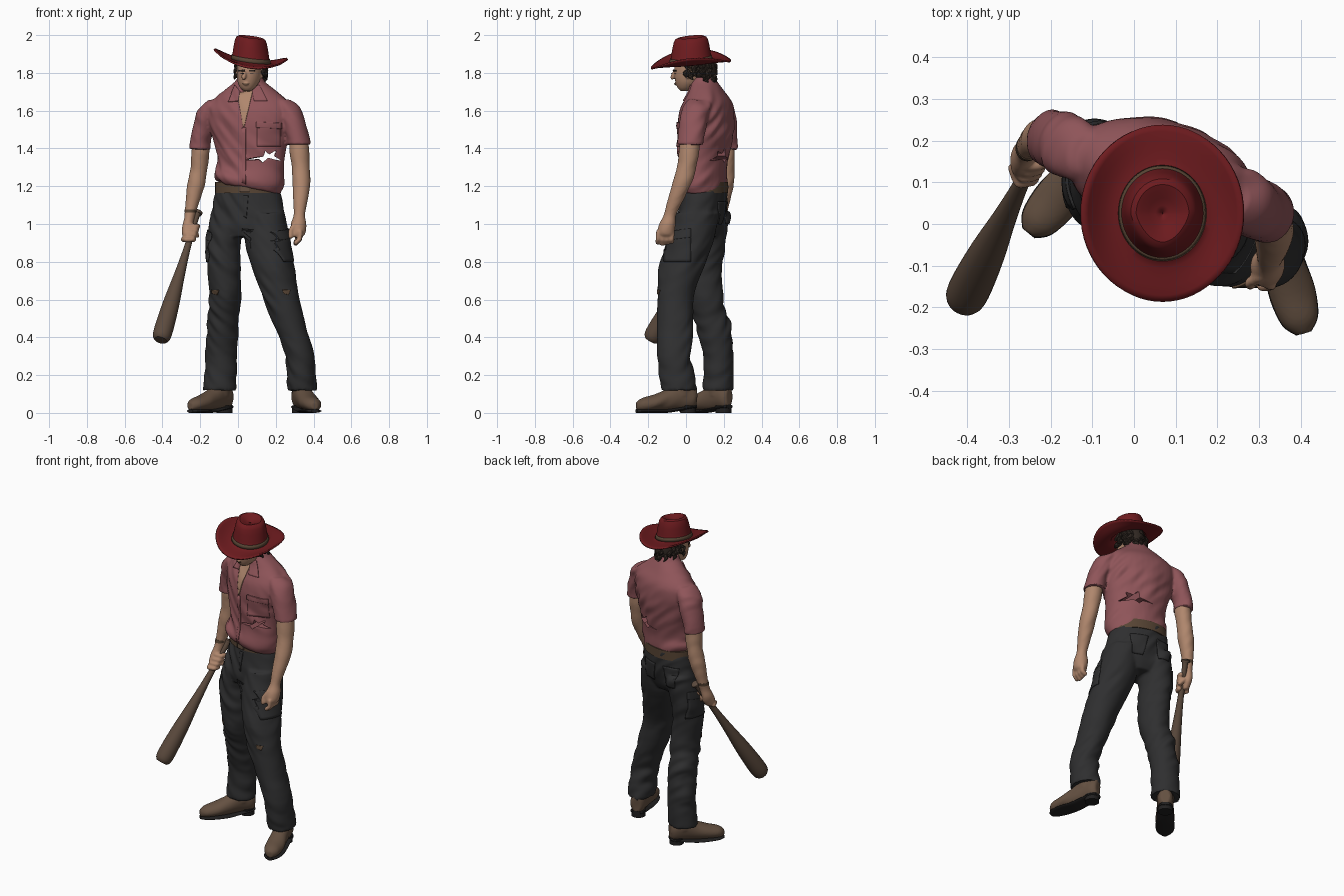
import bpy, bmesh, math, random
from math import sin, cos, pi
from mathutils import Vector, Matrix, noise
from mathutils.bvhtree import BVHTree

random.seed(4)
if "Cube" in bpy.data.objects:
    bpy.data.objects.remove(bpy.data.objects["Cube"])


def material(name, *rgb):
    m = bpy.data.materials.new(name)
    m.use_nodes = True
    m.diffuse_color = (*rgb, 1)
    m.node_tree.nodes["Principled BSDF"].inputs["Base Color"].default_value = (*rgb, 1)
    return m


RED = material("faded red cloth", .275, .09, .1)
FELT = material("dark red felt", .155, .011, .0135)
DENIM = material("charcoal denim", .028, .028, .029)
SKIN = material("tan skin", .43, .24, .152)
LEATHER = material("brown leather", .128, .081, .053)
WOOD = material("dark wood", .108, .07, .048)
HAIR = material("dark hair", .03, .021, .016)
SOLE = material("black rubber", .015, .014, .014)
BELT = material("belt leather", .095, .058, .034)
YAW = -.27


def finish(bm, name, mat):
    bmesh.ops.recalc_face_normals(bm, faces=bm.faces)
    mesh = bpy.data.meshes.new(name)
    bm.to_mesh(mesh)
    bm.free()
    obj = bpy.data.objects.new(name, mesh)
    bpy.context.collection.objects.link(obj)
    mesh.materials.append(mat)
    smooth(obj)
    return obj


def smooth(obj):
    bpy.ops.object.select_all(action='DESELECT')
    obj.select_set(True)
    bpy.context.view_layer.objects.active = obj
    bpy.ops.object.shade_smooth_by_angle(angle=math.radians(40))


def skin_rows(bm, rows, close=True):
    for a, b in zip(rows, rows[1:]):
        for i in range(len(a)):
            j = (i + 1) % len(a)
            bm.faces.new((a[i], a[j], b[j], b[i]))
    if close:
        bm.faces.new(rows[0])
        bm.faces.new(rows[-1])


def loft(bm, rings, yaw=0, up=False, mat=Matrix(), n=28, steps=4):
    """Closed tube through rings (x, y, z, radius, radius, sideways slant)."""
    rings = [tuple(r) + (0,) * (6 - len(r)) for r in rings]
    ext = [rings[0]] + rings + [rings[-1]]
    path = []
    for p, q, r, s in zip(ext, ext[1:], ext[2:], ext[3:]):
        for k in range(steps):
            t = k / steps
            path.append([b + .5 * t * (c - a + t * (2 * a - 5 * b + 4 * c - d + t * (3 * (b - c) + d - a)))
                         for a, b, c, d in zip(p, q, r, s)])
    path.append(rings[-1])
    rot = Matrix.Rotation(yaw, 4, 'Z')
    u, v = rot @ Vector((1, 0, 0)), rot @ Vector((0, 1, 0))
    if up:
        v = Vector((0, 0, 1))
    rows = []
    for x, y, z, rx, ry, slant in path:
        row = []
        for i in range(n):
            a = 2 * pi * i / n
            off = u * cos(a) * max(rx, .002) + v * sin(a) * max(ry, .002)
            off.z += slant * off.x
            row.append(bm.verts.new(mat @ (Vector((x, y, z)) + off)))
        rows.append(row)
    skin_rows(bm, rows)


def rod(bm, a, b, profile, n=14, steps=3):
    """Round bar from a to b; profile is (fraction, radius)."""
    a, b = Vector(a), Vector(b)
    mat = Matrix.Translation(a) @ (b - a).to_track_quat('Z', 'Y').to_matrix().to_4x4()
    size = (b - a).length
    loft(bm, [(0, 0, t * size, r, r) for t, r in profile], mat=mat, n=n, steps=steps)


def finger(bm, pts, r):
    for a, b in zip(pts, pts[1:]):
        rod(bm, a, b, [(-.2, r * .4), (0, r), (1, r * .95), (1.2, r * .4)])


def fuse(bm, name, mat, voxel, folds, cutter=None):
    """Merge overlapping solids into one skin and add soft folds."""
    obj = finish(bm, name, mat)
    rem = obj.modifiers.new("merge", 'REMESH')
    rem.mode, rem.voxel_size = 'VOXEL', voxel
    sm = obj.modifiers.new("soften", 'SMOOTH')
    sm.iterations = 3
    if cutter:
        cut = obj.modifiers.new("tear", 'BOOLEAN')
        cut.operation, cut.object = 'DIFFERENCE', cutter
    ev = obj.evaluated_get(bpy.context.evaluated_depsgraph_get())
    mesh = bpy.data.meshes.new_from_object(ev)
    obj.modifiers.clear()
    obj.data = mesh
    moves = []
    for v, n in zip(mesh.vertices, mesh.vertex_normals):
        x, y, z = v.co
        wave = noise.noise(Vector((x * 8, y * 8, z * 17 + x * 14 - y * 9)))
        patchy = .5 + noise.noise(Vector((x * 5, y * 5, z * 5 + 3)))
        moves.append(n.vector * folds * wave * patchy)
    for v, m in zip(mesh.vertices, moves):
        v.co += m
    mesh.materials.clear()
    mesh.materials.append(mat)
    smooth(obj)
    return obj


def patch(name, target, mat, corners, look=(0, 1, 0), thick=.006, n=10):
    """Thin plate laid on a surface; corners are (across, height), in order around."""
    tree = BVHTree.FromPolygons([v.co for v in target.data.vertices],
                                [p.vertices[:] for p in target.data.polygons])
    look = Vector(look)
    a, b, c, d = map(Vector, corners)
    bm = bmesh.new()
    rows = []
    for i in range(n + 1):
        l, r = a.lerp(d, i / n), b.lerp(c, i / n)
        row = []
        for j in range(n + 1):
            s, z = l.lerp(r, j / n)
            start = Vector((s if look.y else 0, s if look.x else 0, z)) - look
            hit, nor, _, _ = tree.ray_cast(start, look)
            if hit is None:
                hit, nor, _, _ = tree.find_nearest(start + look)
            row.append(bm.verts.new(hit + nor * .002))
        rows.append(row)
    for p, q in zip(rows, rows[1:]):
        for j in range(n):
            bm.faces.new((p[j], p[j + 1], q[j + 1], q[j]))
    obj = finish(bm, name, mat)
    sol = obj.modifiers.new("thickness", 'SOLIDIFY')
    sol.thickness, sol.offset = thick, 0
    return obj


# Shirt: torso, sleeves and a jagged tear
bm = bmesh.new()
tear = [(.04, 1.34), (.11, 1.342), (.13, 1.325), (.16, 1.345), (.23, 1.335), (.19, 1.36),
        (.2, 1.385), (.165, 1.37), (.14, 1.395), (.13, 1.36)]
skin_rows(bm, [[bm.verts.new((x, y, z)) for x, z in tear] for y in (-.5, .6)])
cutter = finish(bm, "tear_cutter", RED)
cutter.hide_render = True
bm = bmesh.new()
loft(bm, [(.052, .085, 1.193, .174, .121, -.2), (.053, .08, 1.23, .188, .133, -.16), (.066, .087, 1.3, .18, .126),
          (.068, .097, 1.4, .19, .132), (.065, .105, 1.52, .222, .142), (.065, .11, 1.6, .23, .136),
          (.065, .115, 1.65, .21, .118), (.065, .11, 1.7, .15, .09), (.065, .098, 1.75, .083, .07),
          (.065, .093, 1.778, .066, .058)], YAW, n=40)
loft(bm, [(-.105, .165, 1.655, .05, .05), (-.145, .18, 1.615, .062, .074), (-.172, .195, 1.54, .06, .076),
          (-.198, .205, 1.44, .055, .068), (-.204, .205, 1.395, .056, .068)], YAW)
loft(bm, [(.225, .065, 1.66, .05, .05), (.262, .06, 1.62, .066, .075), (.293, .04, 1.54, .064, .077),
          (.318, .025, 1.45, .06, .07), (.322, .022, 1.42, .062, .07)], YAW)
shirt = fuse(bm, "shirt", RED, .008, .017, cutter)
bpy.data.objects.remove(cutter)
patch("open_chest", shirt, SKIN, [(-.002, 1.69), (.08, 1.71), (.034, 1.515), (.028, 1.515)])
patch("right_lapel", shirt, RED, [(-.015, 1.735), (.012, 1.7), (.002, 1.65), (-.05, 1.645)], thick=.009)
patch("left_lapel", shirt, RED, [(.072, 1.72), (.112, 1.735), (.155, 1.65), (.085, 1.65)], thick=.009)
patch("placket", shirt, RED, [(.022, 1.51), (.042, 1.51), (.042, 1.21), (.022, 1.22)], thick=.004)
patch("chest_pocket", shirt, RED, [(.1, 1.535), (.225, 1.53), (.225, 1.41), (.1, 1.41)])
patch("pocket_flap", shirt, RED, [(.097, 1.54), (.23, 1.535), (.23, 1.505), (.097, 1.51)], thick=.009)

# Jeans
bm = bmesh.new()
loft(bm, [(.05, .1, 1.21, .165, .113), (.052, .092, 1.1, .19, .12), (.055, .075, 1, .205, .116),
          (.045, .065, .93, .13, .09)], YAW, n=40)
loft(bm, [(-.05, .12, 1.06, .095, .11), (-.075, .1, .9, .09, .11), (-.075, .09, .75, .088, .1),
          (-.067, .1, .62, .085, .096), (-.08, .14, .48, .083, .093), (-.088, .17, .3, .083, .082),
          (-.098, .17, .12, .088, .081)], n=32)
loft(bm, [(.15, .06, 1.06, .1, .118), (.157, .02, .9, .12, .123), (.192, -.03, .75, .112, .115),
          (.225, -.055, .62, .097, .098), (.27, -.058, .48, .088, .096), (.326, -.062, .3, .079, .09),
          (.34, -.037, .12, .077, .092)], n=32)
jeans = fuse(bm, "jeans", DENIM, .008, .018)
patch("fly", jeans, DENIM, [(.03, 1.15), (.055, 1.15), (.045, 1.03), (.03, 1.04)], thick=.004)
patch("right_back_pocket", jeans, DENIM, [(-.09, 1.12), (.01, 1.12), (-.01, 1), (-.075, 1)], (0, -1, 0))
patch("left_back_pocket", jeans, DENIM, [(.07, 1.12), (.17, 1.12), (.155, 1), (.09, 1)], (0, -1, 0))
for side, x, y in (("right", 1, .11), ("left", -1, -.045)):
    patch(side + "_cargo_pocket", jeans, DENIM,
          [(y - .07, .95), (y + .07, .97), (y + .07, .8), (y - .07, .8)], (x, 0, 0), .006)
    patch(side + "_cargo_flap", jeans, DENIM,
          [(y - .072, .955), (y + .072, .975), (y + .072, .93), (y - .072, .91)], (x, 0, 0), .009)
    kx = -.12 if x > 0 else .255
    patch(side + "_knee_rip", jeans, BELT, [(kx - .02, .652), (kx + .02, .65), (kx + .012, .625), (kx - .015, .632)])

# Belt with buckle
bm = bmesh.new()
loft(bm, [(.05, .097, z, .174, .122) for z in (1.165, 1.222)], YAW, n=40)
belt = finish(bm, "belt", BELT)
patch("buckle", belt, LEATHER, [(.012, 1.213), (.062, 1.213), (.062, 1.17), (.012, 1.17)])

# Boots: upper and sole share one outline
for side, x, y, turn in (("right", -.045, .23, -.69), ("left", .317, .052, .28)):
    place = Matrix.Translation((x, y, 0)) @ Matrix.Rotation(turn, 4, 'Z')
    bm = bmesh.new()
    outline = [(0, .085, .026, .05), (.025, .085, .044, .065), (.09, .092, .048, .075), (.16, .07, .051, .056),
               (.23, .054, .055, .042), (.295, .044, .044, .034), (.327, .037, .018, .02)]
    loft(bm, [(0, -t, z, w, h) for t, z, w, h in outline], up=True, mat=place)
    loft(bm, [(0, -.08, z, .05, .06) for z in (.09, .15, .2)], mat=place)
    fuse(bm, side + "_boot", LEATHER, .006, .006)
    bm = bmesh.new()
    loft(bm, [(0, -t, .034 - .024 * min(1, t / .16), w + .001, .01) for t, z, w, h in outline],
         up=True, mat=place)
    loft(bm, [(0, -.042, z, .042, .042) for z in (0, .04)], mat=place)
    finish(bm, side + "_sole", SOLE)

# Left arm with relaxed hand
bm = bmesh.new()
loft(bm, [(.32, .025, 1.48, .048, .05), (.325, .015, 1.38, .052, .054), (.333, .002, 1.3, .046, .05),
          (.335, -.02, 1.22, .048, .052), (.332, -.055, 1.13, .039, .043), (.325, -.085, 1.05, .03, .032),
          (.32, -.098, 1, .041, .044), (.318, -.108, .95, .038, .046), (.312, -.108, .93, .028, .036)], YAW)
for i in range(4):
    y = -.145 + i * .024
    finger(bm, [(.328, y, .96), (.328, y - .004, .92), (.303, y - .004, .893 + .006 * abs(i - 1))], .0135)
finger(bm, [(.305, -.125, 1.005), (.279, -.14, .965), (.28, -.145, .93)], .014)
fuse(bm, "left_arm", SKIN, .006, .005)

# Bat and the right arm gripping it
knob, tip = Vector((-.212, .215, 1.07)), Vector((-.41, -.187, .385))
bm = bmesh.new()
rod(bm, knob, tip, [(0, .014), (.008, .026), (.025, .024), (.045, .016), (.28, .018), (.5, .029), (.7, .043),
                    (.88, .05), (.97, .048), (1, .034)], 28)
finish(bm, "bat", WOOD)
bm = bmesh.new()
loft(bm, [(-.195, .205, 1.46, .046, .05), (-.2, .205, 1.37, .047, .052), (-.207, .21, 1.29, .044, .048),
          (-.222, .205, 1.21, .047, .048), (-.24, .195, 1.12, .036, .038), (-.256, .18, 1.04, .026, .03),
          (-.266, .165, .99, .028, .038), (-.268, .15, .95, .026, .04), (-.27, .138, .915, .016, .026)], YAW)
for i in range(4):
    p = knob.lerp(tip, .12 + i * .034)
    finger(bm, [p + Vector(o) for o in ((-.034, .012, 0), (-.02, -.028, 0), (.015, -.024, 0), (.024, .008, 0))], .0135)
finger(bm, [(-.255, .17, .985), (-.235, .17, .96), (-.215, .15, .935)], .013)
fuse(bm, "right_arm", SKIN, .006, .005)
bm = bmesh.new()
loft(bm, [(-.25, .188, 1.078, .0315, .035), (-.254, .184, 1.06, .03, .034)], YAW)
finish(bm, "wristband", BELT)

# Head, nose, ears and neck
bm = bmesh.new()
loft(bm, [(.05, -.01, 1.703, .016, .018), (.051, -.002, 1.72, .038, .042), (.055, .01, 1.75, .056, .066),
          (.06, .02, 1.79, .064, .083), (.063, .03, 1.84, .067, .092), (.065, .03, 1.89, .06, .08)], YAW)
loft(bm, [(.064, .095, 1.66, .064, .062), (.062, .06, 1.73, .05, .054), (.06, .045, 1.8, .05, .055)])
rod(bm, (.035, -.053, 1.82), (.03, -.073, 1.772), [(-.1, .004), (.1, .008), (.8, .0125), (1.15, .006)])
finger(bm, [(.034, -.05, 1.742), (.05, -.054, 1.742)], .008)
for x, y in ((-.003, .045), (.124, .008)):
    rod(bm, (x, y, 1.775), (x, y + .008, 1.82), [(-.1, .005), (.2, .011), (.8, .015), (1.1, .006)])
head = fuse(bm, "head", SKIN, .005, .002)
patch("mouth", head, BELT, [(.026, 1.744), (.06, 1.744), (.056, 1.74), (.03, 1.74)], thick=.003)
for side, x in (("right", .008), ("left", .058)):
    patch(side + "_brow", head, HAIR, [(x, 1.815), (x + .028, 1.815), (x + .028, 1.808), (x, 1.808)])
    patch(side + "_eye", head, HAIR, [(x + .004, 1.798), (x + .024, 1.798), (x + .022, 1.794), (x + .006, 1.794)],
          thick=.003)

# Hair: cap behind the face plus curling locks
bm = bmesh.new()
loft(bm, [(.074, .1, 1.765, .04, .04), (.074, .088, 1.79, .063, .068), (.07, .07, 1.84, .073, .085),
          (.067, .055, 1.88, .07, .08)], YAW)
for i in range(54):
    a = YAW + pi * random.uniform(-.08, 1.08)
    out = Vector((cos(a), sin(a) * 1.28, 0))
    low = 1.775 + .02 * abs(cos(a - YAW)) ** 3
    start = Vector((.068, .052, random.uniform(low, 1.86))) + out * .068
    side = Vector((-sin(a), cos(a), 0)) * random.choice((-.016, .016))
    mid = start + out * .012 + side + Vector((0, 0, -.016))
    tip_point = mid + out * .006 - side * .6 + Vector((0, 0, -.014))
    rod(bm, start, mid, [(-.3, .004), (.2, .012), (1.2, .009)], 8)
    rod(bm, mid, tip_point, [(-.3, .008), (.3, .01), (1.4, .002)], 8)
finish(bm, "hair", HAIR)


# Hat: brim rolled up at the sides, pinched and dented crown
def hat_part(name, mat, profile, thick, n=64):
    bm = bmesh.new()
    rows = []
    for r, h in profile:
        row = []
        for i in range(n):
            a = 2 * pi * i / n
            flare = max(0, (r - .1) / .094) ** 2
            x, y = r * cos(a), r * 1.09 * sin(a)
            x *= 1 - .25 * max(0, -sin(a)) * max(0, h - .02) / .12
            z = 1.858 + h - .13 * x + .09 * y + flare * (.042 * cos(a) ** 2 - .014 * sin(a) ** 2)
            row.append(bm.verts.new((.068 + x, .026 + y, z)))
        rows.append(row)
    skin_rows(bm, rows, False)
    obj = finish(bm, name, mat)
    sol = obj.modifiers.new("thickness", 'SOLIDIFY')
    sol.thickness, sol.offset = thick, 0


hat_part("hat", FELT, [(.194, 0), (.18, 0), (.16, -.003), (.14, -.004), (.12, -.004), (.103, 0), (.097, .008),
                       (.092, .04), (.086, .08), (.08, .108), (.073, .123), (.063, .128), (.052, .124),
                       (.035, .115), (.018, .108), (.001, .106)], .008)
hat_part("hat_band", BELT, [(.103, .004), (.101, .016), (.098, .026)], .006)
